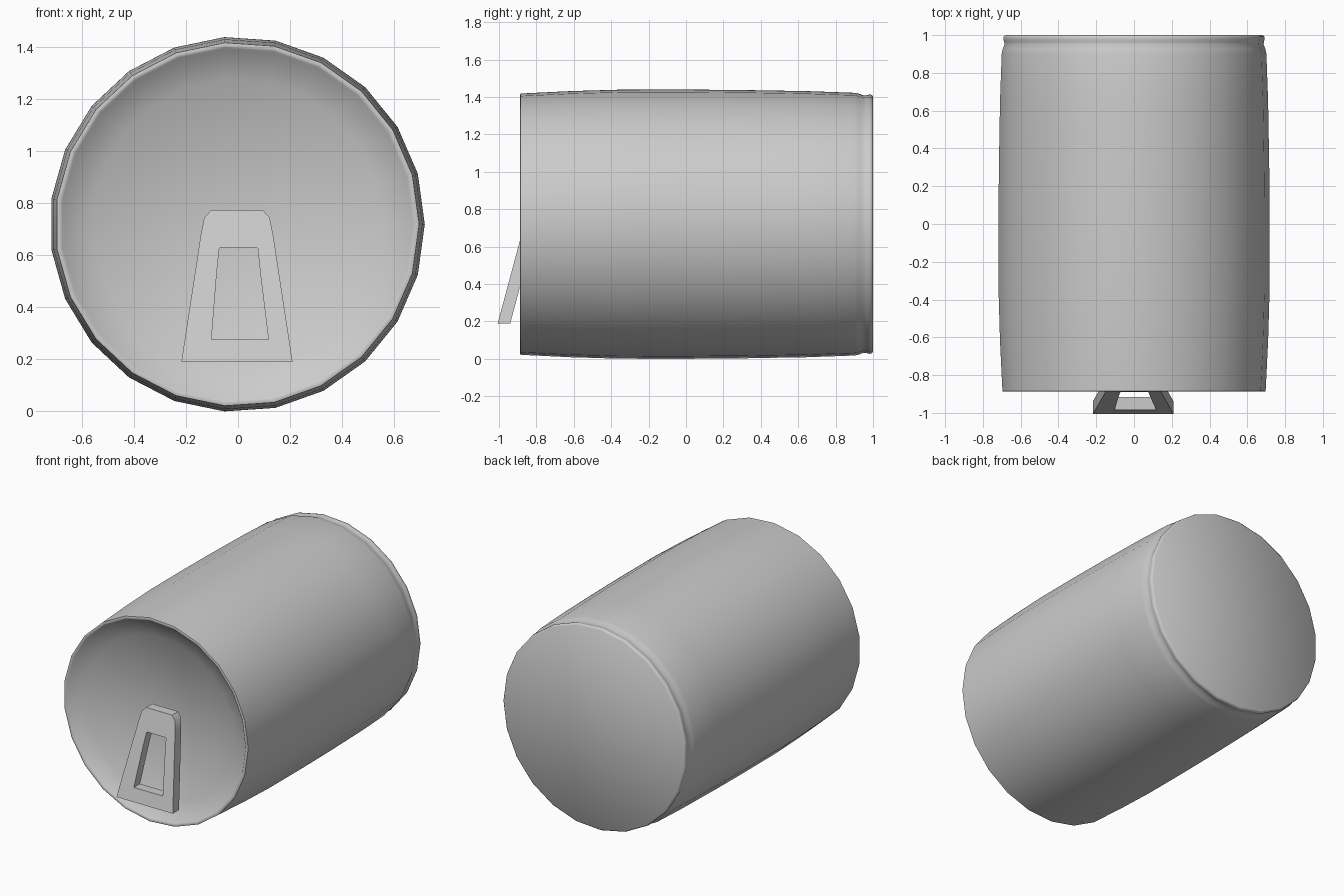
import bpy, bmesh, math

if "Cube" in bpy.data.objects:
    bpy.data.objects.remove(bpy.data.objects["Cube"])

SIDES = 23
CX, CZ = -0.003, 0.72


def make_object(name, bm):
    bmesh.ops.recalc_face_normals(bm, faces=bm.faces[:])
    mesh = bpy.data.meshes.new(name)
    bm.to_mesh(mesh)
    bm.free()
    ob = bpy.data.objects.new(name, mesh)
    bpy.context.collection.objects.link(ob)
    return ob


def smooth(ob, angle):
    bpy.ops.object.select_all(action='DESELECT')
    ob.select_set(True)
    bpy.context.view_layer.objects.active = ob
    bpy.ops.object.shade_smooth_by_angle(angle=math.radians(angle))


# Can body: concave front dish, rolled lip, bulging wall, rear bead, flat back
DEPTH, DISH_R = 0.14, 0.672
profile = [(-0.875 + DEPTH * ((r / 6) ** 2 - 1) * -1, DISH_R * r / 6) for r in range(1, 7)]
profile += [(-0.884, 0.68), (-0.888, 0.69), (-0.885, 0.700),
            (-0.62, 0.713), (-0.35, 0.721), (0.0, 0.7215), (0.3, 0.719),
            (0.65, 0.713), (0.9, 0.704), (0.925, 0.699), (0.95, 0.689),
            (0.965, 0.691), (0.98, 0.695), (0.993, 0.693), (1.0, 0.684)]

bm = bmesh.new()
rings = []
for y, r in profile:
    ring = []
    for k in range(SIDES):
        a = 2 * math.pi * k / SIDES
        ring.append(bm.verts.new((CX + r * math.cos(a), y, CZ + r * math.sin(a))))
    rings.append(ring)
for a, b in zip(rings, rings[1:]):
    for i in range(SIDES):
        j = (i + 1) % SIDES
        bm.faces.new((a[i], a[j], b[j], b[i]))
centre = bm.verts.new((CX, -0.875 + DEPTH, CZ))
for i in range(SIDES):
    bm.faces.new((rings[0][i], rings[0][(i + 1) % SIDES], centre))
bm.faces.new(rings[-1])
smooth(make_object("can_body", bm), 50)

# Pull tab: tapered, slanted frame with a through hole
SLOPE, THICK = 0.268, 0.067
outer = [(-0.218, 0.19), (0.21, 0.19), (0.135, 0.68), (0.122, 0.745), (0.095, 0.775),
         (-0.103, 0.775), (-0.13, 0.745), (-0.143, 0.68)]
inner = [(-0.102, 0.277), (0.117, 0.277), (0.086, 0.53), (0.076, 0.627), (0.072, 0.63),
         (-0.068, 0.63), (-0.072, 0.627), (-0.082, 0.53)]

bm = bmesh.new()


def loop(points, back):
    return [bm.verts.new((x, -1.0 + SLOPE * (z - 0.215) + back, z)) for x, z in points]


of, ob_, inf, inb = loop(outer, 0), loop(outer, THICK), loop(inner, 0), loop(inner, THICK)
n = len(outer)
for a, b in ((of, inf), (inf, inb), (inb, ob_), (ob_, of)):
    for i in range(n):
        j = (i + 1) % n
        bm.faces.new((a[i], a[j], b[j], b[i]))
bm.edges.ensure_lookup_table()
# Round the outside edges only; the hole stays crisp
outside = set(of + ob_)
edges = [e for e in bm.edges if all(v in outside for v in e.verts)
         and e.calc_face_angle(0) > math.radians(40)]
bmesh.ops.bevel(bm, geom=edges, offset=0.02, segments=3, profile=0.5,
                affect='EDGES', clamp_overlap=True)
smooth(make_object("pull_tab", bm), 45)
